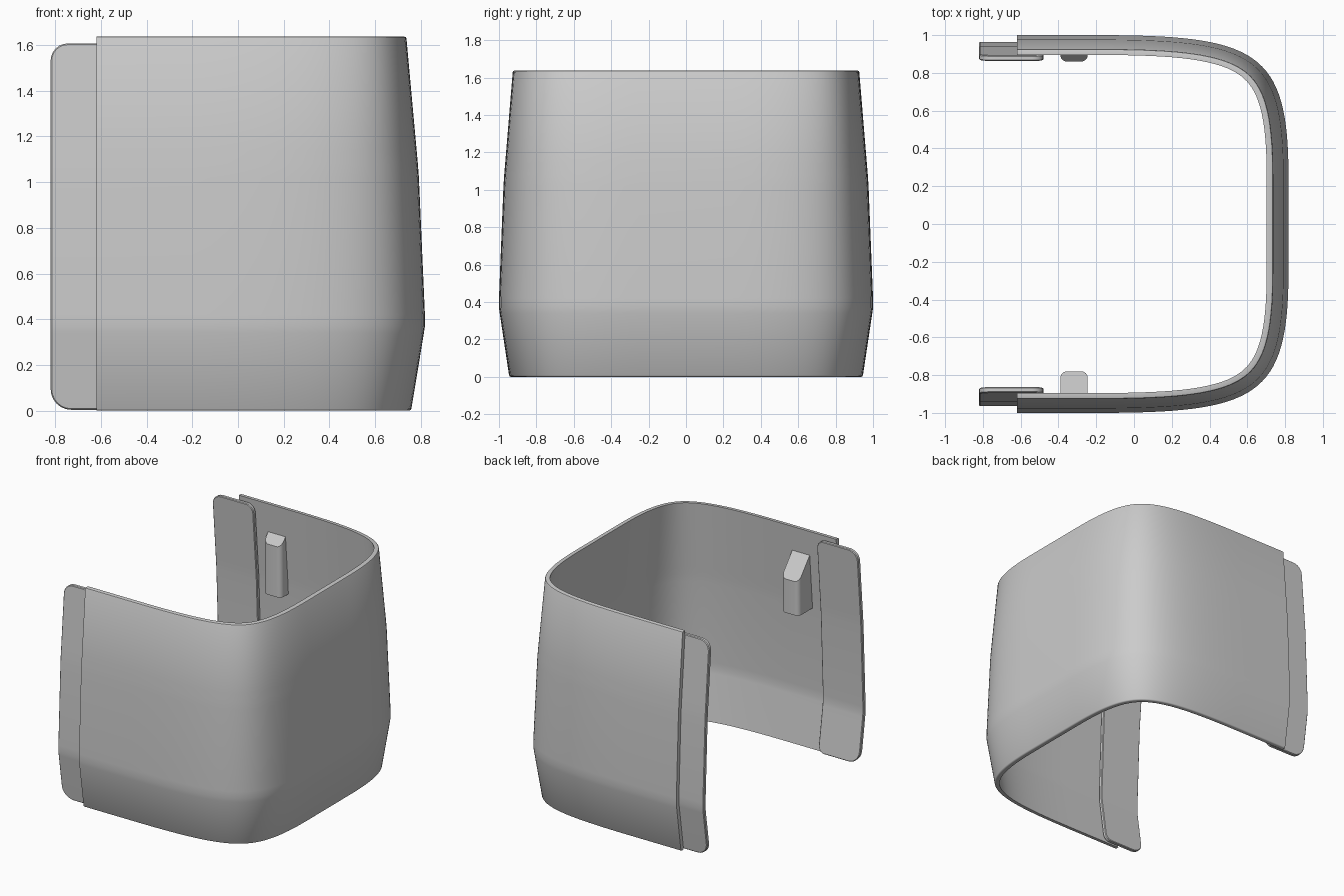
import bpy, bmesh, math
from mathutils import Vector

cube = bpy.data.objects.get("Cube")
if cube:
    bpy.data.objects.remove(cube)

mat = bpy.data.materials.new("plain grey")
mat.use_nodes = True
GREY = (0.6, 0.6, 0.6, 1)
mat.diffuse_color = GREY
mat.node_tree.nodes["Principled BSDF"].inputs["Base Color"].default_value = GREY

WALL, TAB, TAB_INSET = 0.031, 0.03, 0.036
# Wall lean: (height, inset from the widest outline)
LEAN = [(0, 0.055), (0.34, 0.004), (0.37, 0), (0.42, 0), (1.02, 0.024),
        (1.08, 0.028), (1.14, 0.033), (1.637, 0.074)]


def inset(z):
    for (z0, a), (z1, b) in zip(LEAN, LEAN[1:]):
        if z <= z1:
            return a + (b - a) * (z - z0) / (z1 - z0)
    return LEAN[-1][1]


def finish(bm, name, bevel=0):
    bmesh.ops.recalc_face_normals(bm, faces=bm.faces)
    mesh = bpy.data.meshes.new(name)
    bm.to_mesh(mesh)
    bm.free()
    obj = bpy.data.objects.new(name, mesh)
    bpy.context.collection.objects.link(obj)
    mesh.materials.append(mat)
    bpy.ops.object.select_all(action='DESELECT')
    obj.select_set(True)
    bpy.context.view_layer.objects.active = obj
    if bevel:
        mod = obj.modifiers.new("chamfer", 'BEVEL')
        mod.width, mod.segments = bevel, 1
        mod.limit_method, mod.angle_limit = 'ANGLE', math.radians(50)
    bpy.ops.object.shade_smooth_by_angle(angle=math.radians(35))


def rounded(corners, steps=6):
    """Outline of (x, y, radius) right-angled corners."""
    pts = []
    for i, (x, y, r) in enumerate(corners):
        c = Vector((x, y))
        if r == 0:
            pts.append(c)
            continue
        u = (Vector(corners[i - 1][:2]) - c).normalized() * r
        v = (Vector(corners[(i + 1) % len(corners)][:2]) - c).normalized() * r
        for k in range(steps + 1):
            a = math.pi / 2 * k / steps
            pts.append(c + u * (1 - math.sin(a)) + v * (1 - math.cos(a)))
    return pts


# Shell: leaning wall section swept round a U-shaped outline
def outline():
    p = [Vector(q) for q in ((-0.2, 1), (0.65, 1), (0.818, 0.92), (0.818, 0.25))]
    half = [(Vector((-0.62, 1)), Vector((0, 1)))]
    n = 32
    for i in range(n + 1):
        t = i / n
        s = 1 - t
        pos = p[0] * s**3 + p[1] * 3 * s * s * t + p[2] * 3 * s * t * t + p[3] * t**3
        d = (p[1] - p[0]) * s * s + (p[2] - p[1]) * 2 * s * t + (p[3] - p[2]) * t * t
        half.append((pos, Vector((-d.y, d.x)).normalized()))
    flip = Vector((1, -1))
    return half + [(a * flip, b * flip) for a, b in reversed(half)]


top = LEAN[-1][0]
soft = 0.008
heights = [soft] + [z for z, _ in LEAN[1:-1]] + [top - soft]
section = [(inset(0) + soft, 0), (inset(0) + soft * 0.3, soft * 0.3)]
section += [(inset(z), z) for z in heights]
section += [(inset(top) + soft * 0.3, top - soft * 0.3), (inset(top) + soft, top)]
section += [(inset(top) + WALL, top)]
section += [(inset(z) + WALL, z) for z in reversed(heights)] + [(inset(0) + WALL, 0)]

bm = bmesh.new()
rings = []
for pos, nrm in outline():
    ring = []
    for d, z in section:
        q = pos - nrm * d * (1 + 0.1 * abs(nrm.x))
        ring.append(bm.verts.new((q.x, q.y, z)))
    rings.append(ring)
for a, b in zip(rings, rings[1:]):
    for i in range(len(a)):
        j = (i + 1) % len(a)
        bm.faces.new((a[i], a[j], b[j], b[i]))
bm.faces.new(rings[0])
bm.faces.new(rings[-1])
finish(bm, "curved_shell")


# Tabs: rounded plates lying along the inside of each open end
def tab(name, side):
    bm = bmesh.new()
    pts = rounded([(-0.82, 0.004, 0.09), (-0.48, 0.004, 0.05),
                   (-0.48, 1.607, 0.06), (-0.82, 1.607, 0.075)])
    bm.faces.new([bm.verts.new((p.x, 0, p.y)) for p in pts])
    for z, _ in LEAN[1:-1]:
        bmesh.ops.bisect_plane(bm, geom=bm.verts[:] + bm.edges[:] + bm.faces[:],
                               plane_co=(0, 0, z), plane_no=(0, 0, 1))
    out = bmesh.ops.extrude_face_region(bm, geom=bm.faces[:], use_keep_orig=True)
    for v in out["geom"]:
        if isinstance(v, bmesh.types.BMVert):
            v.co.y = -TAB
    for v in bm.verts:
        v.co.y = side * (1 - inset(v.co.z) - TAB_INSET + v.co.y)
    finish(bm, name, bevel=0.005)


# Pegs: upright blocks on the inner walls with sloping tops
def peg(name, side, tip, bottom, peak):
    bm = bmesh.new()
    pts = rounded([(-0.39, 0.955, 0), (-0.39, tip, 0.035),
                   (-0.245, tip, 0.035), (-0.245, 0.955, 0)])
    low = [bm.verts.new((p.x, side * p.y, bottom)) for p in pts]
    high = []
    for p in pts:
        y = min(p.y, 0.925)
        high.append(bm.verts.new((p.x, side * y, peak - 1.2 * (0.915 - y))))
    bm.faces.new(low)
    bm.faces.new(high)
    for i in range(len(pts)):
        j = (i + 1) % len(pts)
        bm.faces.new((low[i], low[j], high[j], high[i]))
    finish(bm, name)


for label, side, tip, bottom, peak in (("front", -1, 0.78, 1.04, 1.455),
                                       ("back", 1, 0.86, 0.975, 1.42)):
    tab(label + "_tab", side)
    peg(label + "_peg", side, tip, bottom, peak)
